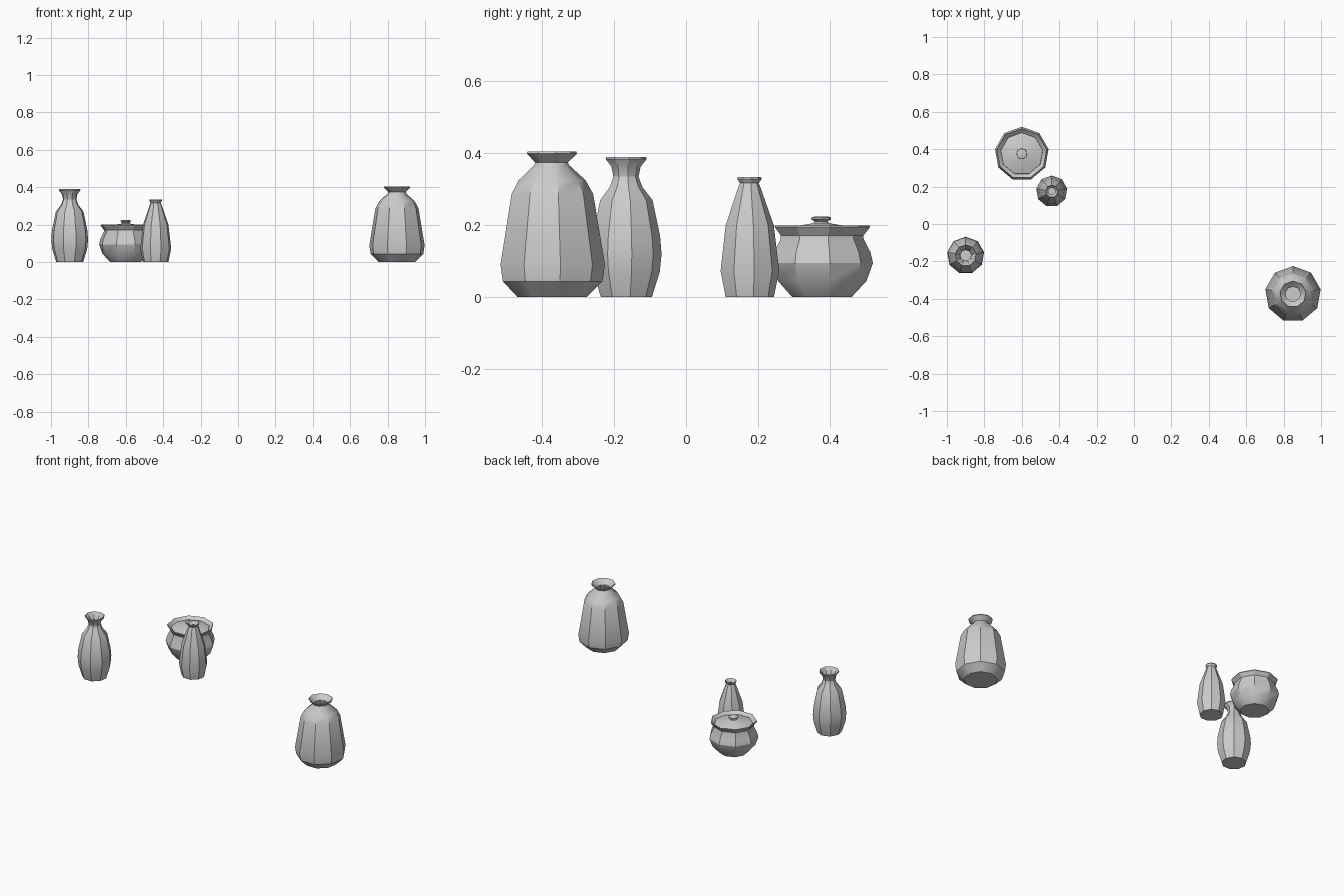
import bpy, bmesh, math

SIDES = 9


def lathe(name, x, y, profile):
    """Nine-sided turned part from (radius, z) points; a zero radius closes it."""
    bm = bmesh.new()
    rings = []
    for r, z in profile:
        if r == 0:
            rings.append([bm.verts.new((0, 0, z))] * SIDES)
            continue
        ring = []
        for i in range(SIDES):
            a = math.pi / 2 + 2 * math.pi * i / SIDES
            ring.append(bm.verts.new((r * math.cos(a), r * math.sin(a), z)))
        rings.append(ring)
    for lo, hi in zip(rings, rings[1:]):
        for i in range(SIDES):
            j = (i + 1) % SIDES
            corners = list(dict.fromkeys((lo[i], lo[j], hi[j], hi[i])))
            bm.faces.new(corners)
    mesh = bpy.data.meshes.new(name)
    bm.to_mesh(mesh)
    bm.free()
    obj = bpy.data.objects.new(name, mesh)
    obj.location = (x, y, 0)
    bpy.context.collection.objects.link(obj)
    bpy.ops.object.select_all(action='DESELECT')
    obj.select_set(True)
    bpy.context.view_layer.objects.active = obj
    bpy.ops.object.shade_smooth_by_angle(angle=math.radians(30))
    return obj


# Wide jar with a low chamfer and flared mouth, hollow
lathe("large_jar", 0.85, -0.375, [
    (0, 0), (0.099, 0), (0.143, 0.044), (0.15, 0.09), (0.117, 0.287),
    (0.096, 0.325), (0.05, 0.367), (0.047, 0.375), (0.072, 0.399),
    (0.07, 0.405), (0.04, 0.375), (0.042, 0.36), (0.1, 0.28),
    (0.13, 0.09), (0.09, 0.02), (0, 0.02)])

# Tall vase with a curved neck, hollow
lathe("tall_vase", -0.9, -0.168, [
    (0, 0), (0.073, 0), (0.095, 0.07), (0.1, 0.12), (0.096, 0.17),
    (0.075, 0.27), (0.047, 0.306), (0.036, 0.335), (0.042, 0.363),
    (0.059, 0.384), (0.057, 0.39), (0.036, 0.36), (0.029, 0.335),
    (0.065, 0.265), (0.085, 0.12), (0.06, 0.015), (0, 0.015)])

# Slim tapered bottle, hollow
lathe("slim_bottle", -0.44, 0.175, [
    (0, 0), (0.069, 0), (0.084, 0.073), (0.069, 0.2), (0.03, 0.311),
    (0.027, 0.317), (0.035, 0.329), (0.033, 0.334), (0.019, 0.315),
    (0.055, 0.2), (0.07, 0.07), (0.055, 0.015), (0, 0.015)])

# Squat round pot with a flared rim
lathe("pot_body", -0.6, 0.375, [
    (0, 0), (0.085, 0), (0.127, 0.045), (0.145, 0.095), (0.138, 0.125),
    (0.119, 0.162), (0.119, 0.172), (0.137, 0.195), (0.135, 0.2),
    (0.112, 0.178), (0.125, 0.1), (0.075, 0.015), (0, 0.015)])

# Shallow domed lid with its knob
lathe("pot_lid", -0.6, 0.375, [
    (0, 0.178), (0.114, 0.178), (0.113, 0.184), (0.07, 0.198),
    (0.022, 0.206), (0.019, 0.211), (0.029, 0.217), (0.028, 0.222),
    (0.018, 0.225), (0, 0.225)])
